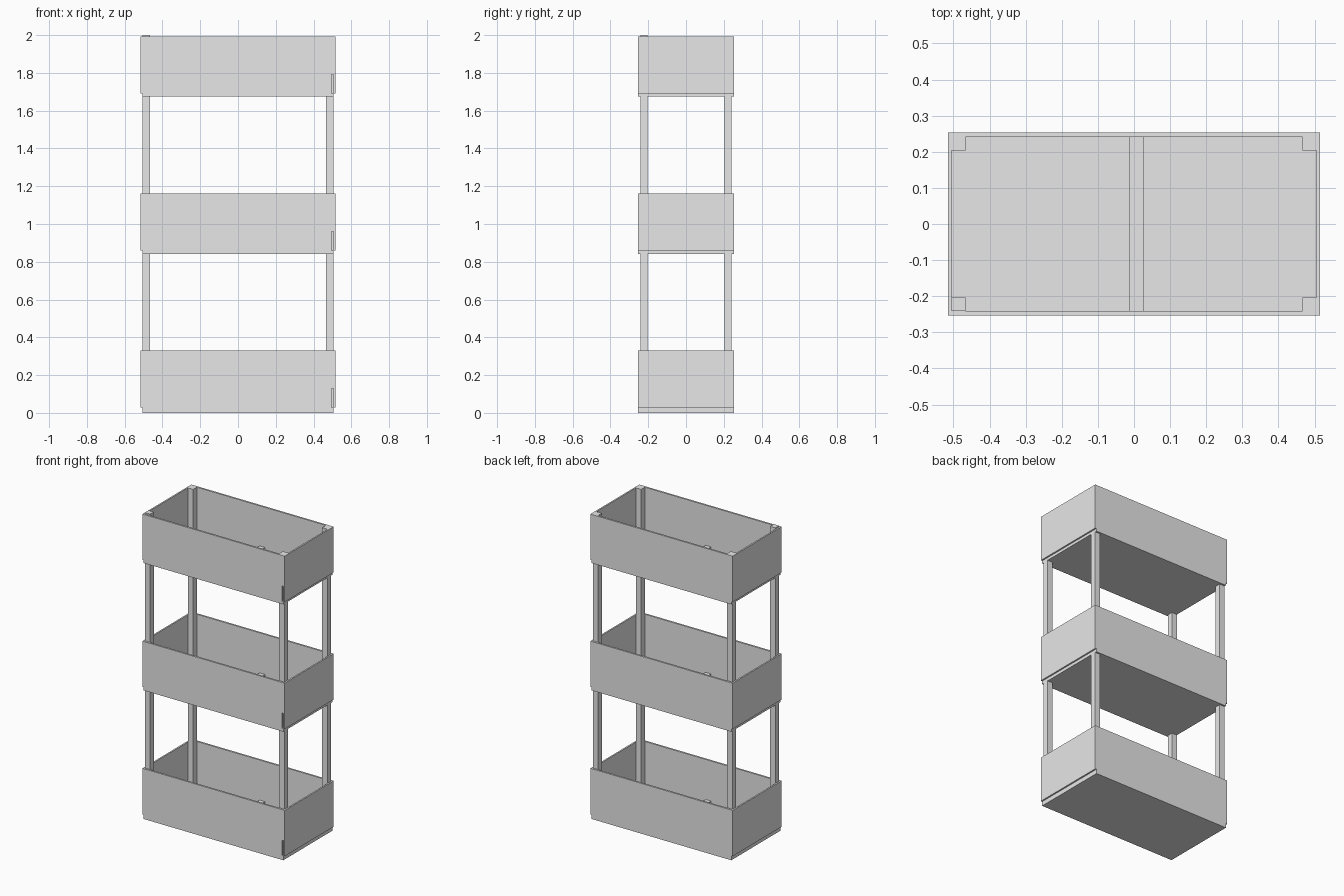
import bpy
import bmesh

cube = bpy.data.objects.get("Cube")
if cube:
    bpy.data.objects.remove(cube, do_unlink=True)

grey = bpy.data.materials.new("light_grey")
grey.use_nodes = True
grey.diffuse_color = (0.8, 0.8, 0.8, 1)
grey.node_tree.nodes["Principled BSDF"].inputs["Base Color"].default_value = (0.8, 0.8, 0.8, 1)


def prism(name, profile, y0, y1):
    """Extrude an outline in the XZ plane from y0 to y1."""
    bm = bmesh.new()
    face = bm.faces.new([bm.verts.new((x, y0, z)) for x, z in profile])
    ext = bmesh.ops.extrude_face_region(bm, geom=[face])
    moved = [v for v in ext["geom"] if isinstance(v, bmesh.types.BMVert)]
    bmesh.ops.translate(bm, verts=moved, vec=(0, y1 - y0, 0))
    bmesh.ops.recalc_face_normals(bm, faces=bm.faces[:])
    mesh = bpy.data.meshes.new(name)
    bm.to_mesh(mesh)
    bm.free()
    mesh.materials.append(grey)
    obj = bpy.data.objects.new(name, mesh)
    bpy.context.collection.objects.link(obj)
    return obj


def box(name, x0, x1, y0, y1, z0, z1):
    return prism(name, [(x0, z0), (x1, z0), (x1, z1), (x0, z1)], y0, y1)


HALF_X, IN_X = 0.515, 0.505    # outer and inner faces of the side walls
HALF_Y, IN_Y = 0.253, 0.241    # outer and inner faces of the long walls
POST = 0.038
NOTCH_W, NOTCH_H = 0.011, 0.10

# Three open trays
for level, bottom, top in (("lower", 0, 0.329), ("middle", 0.841, 1.161), ("upper", 1.674, 1.992)):
    deck = top - 0.30
    box(level + "_floor", -IN_X, IN_X, -IN_Y, IN_Y, bottom, deck)
    box(level + "_back_wall", -IN_X, IN_X, IN_Y, HALF_Y, bottom, top)
    # Front wall with a small notch at its lower left corner
    edge = IN_X - NOTCH_W
    prism(level + "_front_wall",
          [(-IN_X, bottom), (IN_X, bottom), (IN_X, deck), (edge, deck),
           (edge, deck + NOTCH_H), (IN_X, deck + NOTCH_H), (IN_X, top), (-IN_X, top)],
          -HALF_Y, -IN_Y)
    # Side walls overhang the floor
    for side, s in (("left", 1), ("right", -1)):
        x0, x1 = sorted((s * IN_X, s * HALF_X))
        box(f"{level}_{side}_wall", x0, x1, -HALF_Y, HALF_Y, deck, top)
    # Cross bar resting on the floor
    box(level + "_cross_bar", -0.012, 0.026, -IN_Y, IN_Y, deck, deck + POST)

# Four corner posts, one standing slightly proud
for side, sx in (("left", 1), ("right", -1)):
    for end, sy in (("front", -1), ("back", 1)):
        x0, x1 = sorted((sx * IN_X, sx * (IN_X - POST)))
        y0, y1 = sorted((sy * IN_Y, sy * (IN_Y - POST)))
        top = 2.0 if (side, end) == ("right", "front") else 1.992
        box(f"{end}_{side}_post", x0, x1, y0, y1, 0.01, top)
